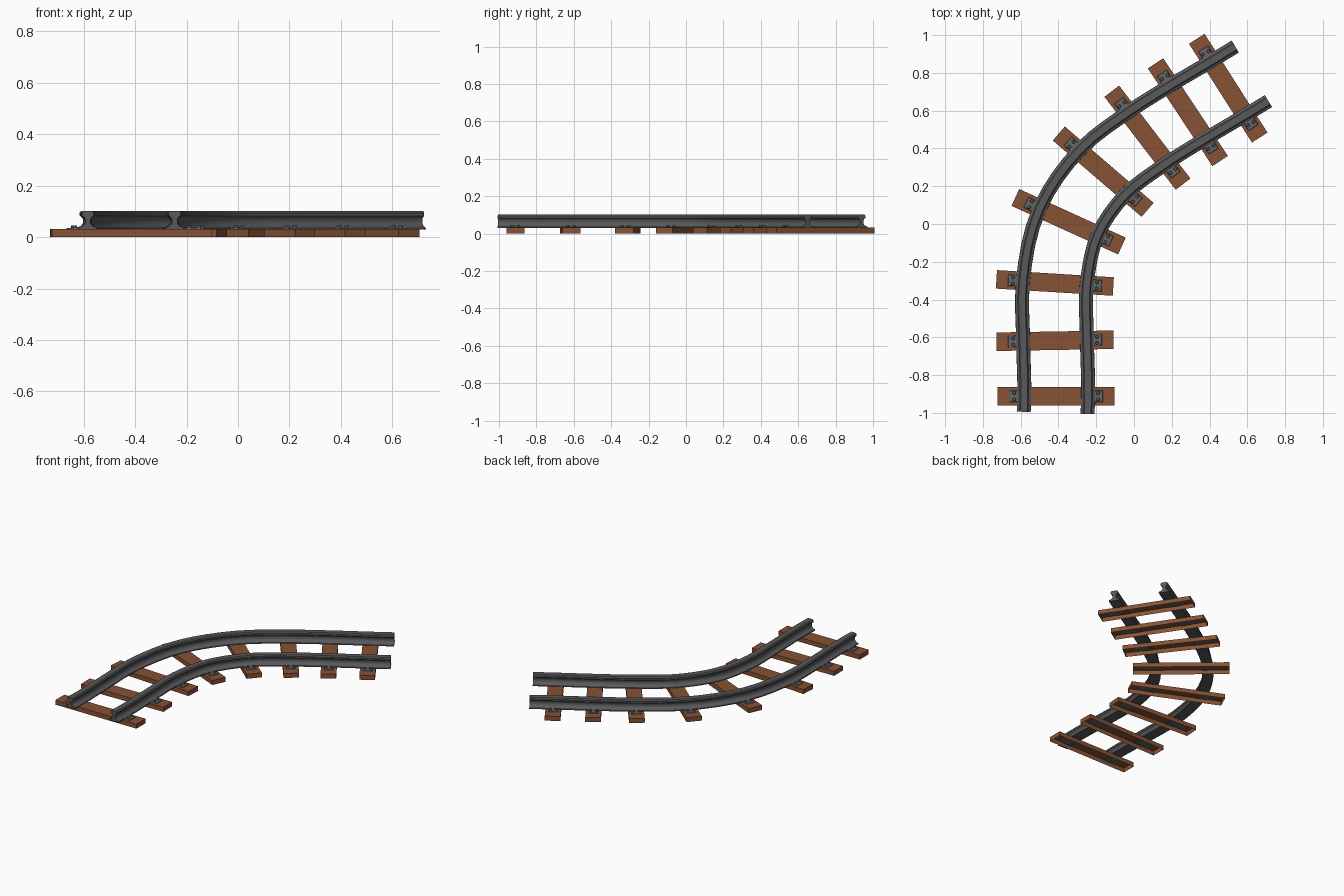
import bpy, bmesh, math
from mathutils import Vector, Matrix

if "Cube" in bpy.data.objects:
    bpy.data.objects.remove(bpy.data.objects["Cube"])


def material(name, rgb):
    m = bpy.data.materials.new(name)
    m.diffuse_color = (*rgb, 1)
    m.use_nodes = True
    m.node_tree.nodes["Principled BSDF"].inputs["Base Color"].default_value = m.diffuse_color
    return m


WOOD = material("wood", (0.24, 0.085, 0.035))
STEEL = material("dark_steel", (0.1, 0.1, 0.105))
PLATE = material("plate_steel", (0.13, 0.135, 0.14))


def finish(bm, name, mat, smooth=False):
    me = bpy.data.meshes.new(name)
    bm.to_mesh(me)
    bm.free()
    ob = bpy.data.objects.new(name, me)
    bpy.context.collection.objects.link(ob)
    me.materials.append(mat)
    if smooth:
        bpy.ops.object.select_all(action='DESELECT')
        ob.select_set(True)
        bpy.context.view_layer.objects.active = ob
        bpy.ops.object.shade_smooth_by_angle(angle=math.radians(35))
    return ob


def add_box(bm, x0, x1, y0, y1, z0, z1, inset=0.0):
    # box whose top may be inset to make sloping sides
    r = bmesh.ops.create_cube(bm, size=1)
    for v in r["verts"]:
        k = inset if v.co.z > 0 else 0
        v.co = Vector((x1 - k if v.co.x > 0 else x0 + k,
                       y1 - k if v.co.y > 0 else y0 + k,
                       z1 if v.co.z > 0 else z0))


# Sleeper positions and turn angles along the track: x, y, degrees
TIES = [(-0.412, -0.912, 0), (-0.418, -0.618, 1), (-0.419, -0.312, -3.5),
        (-0.346, 0.012, -24.5), (-0.163, 0.277, -40.7), (0.071, 0.457, -52.5),
        (0.285, 0.592, -56.5), (0.499, 0.719, -57.5)]

# Centre line through the sleepers
ctrl = [Vector((-0.415, -1.0))] + [Vector(t[:2]) for t in TIES] + [Vector((0.624, 0.795))]
ext = [2 * ctrl[0] - ctrl[1]] + ctrl + [2 * ctrl[-1] - ctrl[-2]]


def tangent(i):
    a, b, c = ext[i - 1], ext[i], ext[i + 1]
    da, db = (b - a).length, (c - b).length
    return ((b - a) / da * db + (c - b) / db * da) / (da + db)


path = []
STEPS = 4
for i in range(1, len(ext) - 2):
    p, q = ext[i], ext[i + 1]
    d = (q - p).length
    m0, m1 = tangent(i) * d, tangent(i + 1) * d
    for s in range(STEPS + (i == len(ext) - 3)):
        t = s / STEPS
        pos = ((2*t**3 - 3*t**2 + 1) * p + (t**3 - 2*t**2 + t) * m0
               + (3*t**2 - 2*t**3) * q + (t**3 - t**2) * m1)
        tan = ((6*t*t - 6*t) * p + (3*t*t - 4*t + 1) * m0
               + (6*t - 6*t*t) * q + (3*t*t - 2*t) * m1).normalized()
        path.append((pos, Vector((tan.y, -tan.x))))

# Rail cross-section: wide foot, narrow web, rounded head
half = [(0.037, 0.029), (0.036, 0.036), (0.019, 0.043), (0.011, 0.053), (0.010, 0.066),
        (0.014, 0.076), (0.023, 0.083), (0.024, 0.094), (0.018, 0.101)]
profile = half + [(-x, z) for x, z in reversed(half)]


def rail(name, offset):
    bm = bmesh.new()
    rings = []
    for pos, n in path:
        rings.append([bm.verts.new((*(pos + n * (offset + x)), z)) for x, z in profile])
    k = len(profile)
    for a, b in zip(rings, rings[1:]):
        for j in range(k):
            bm.faces.new((a[j], a[(j + 1) % k], b[(j + 1) % k], b[j]))
    bm.faces.new(rings[0])
    bm.faces.new(rings[-1])
    bmesh.ops.recalc_face_normals(bm, faces=bm.faces)
    finish(bm, name, STEEL, True)


rail("outer_rail", -0.169)
rail("inner_rail", 0.169)

for i, (x, y, deg) in enumerate(TIES, 1):
    place = Matrix.Translation((x, y, 0)) @ Matrix.Rotation(math.radians(deg), 4, 'Z')

    # Sleeper: wooden box open underneath
    bm = bmesh.new()
    add_box(bm, -0.31, 0.31, -0.049, 0.049, 0, 0.031)
    bm.normal_update()
    bmesh.ops.delete(bm, geom=[f for f in bm.faces if f.normal.z < -0.9], context='FACES_ONLY')
    bm.transform(place)
    finish(bm, f"sleeper_{i}", WOOD)

    # Fastening plates with two bolts outside each rail
    bm = bmesh.new()
    for s in (-1, 1):
        xs = sorted((s * 0.165, s * 0.25))
        add_box(bm, xs[0], xs[1], -0.032, 0.032, 0.027, 0.036, 0.004)
        for by in (-0.017, 0.017):
            bmesh.ops.create_cone(bm, cap_ends=True, segments=8, radius1=0.010, radius2=0.007,
                                  depth=0.012,
                                  matrix=Matrix.Translation((s * 0.222, by, 0.040)))
    bm.transform(place)
    finish(bm, f"fastening_plates_{i}", PLATE)
